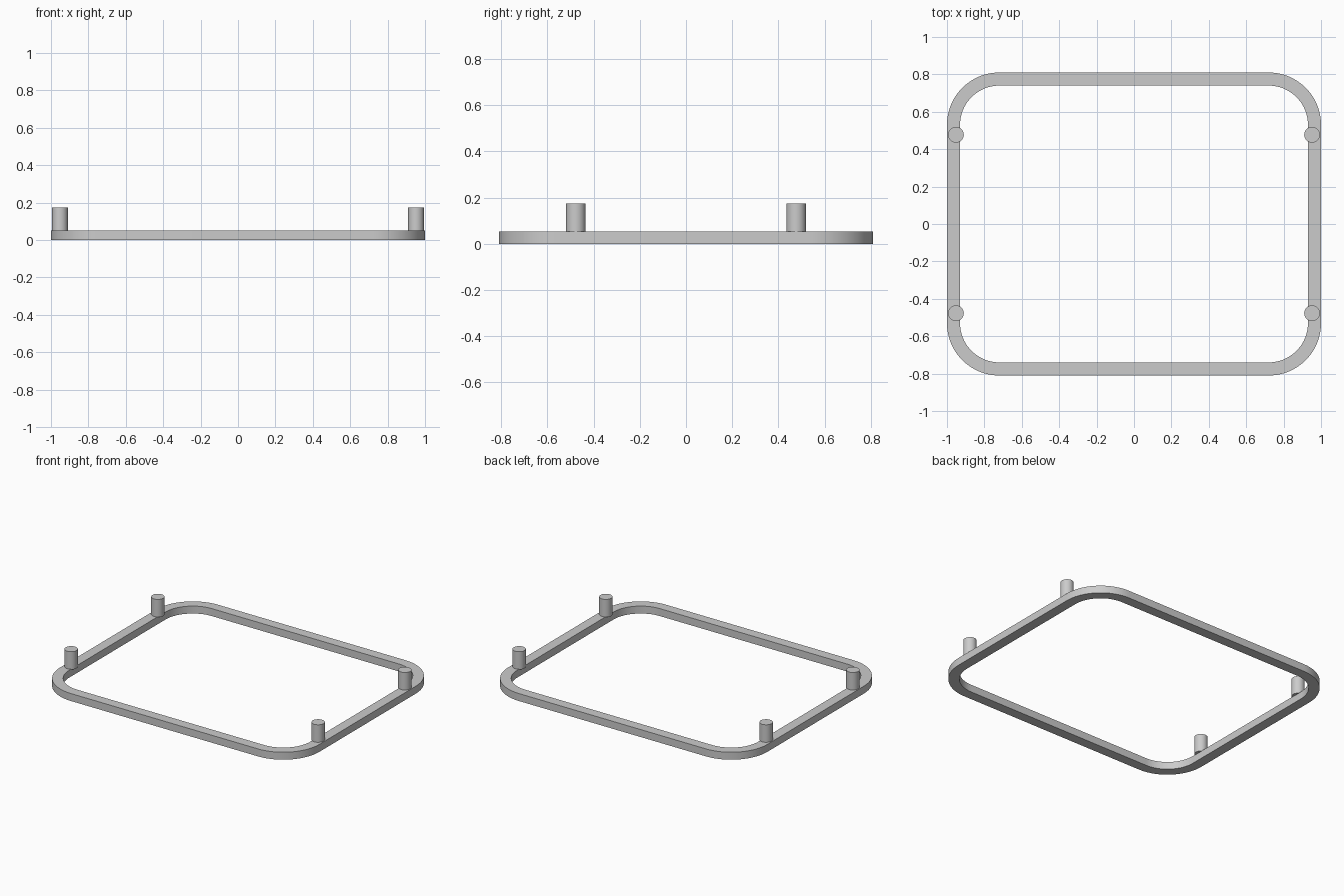
import bpy, bmesh, math

if "Cube" in bpy.data.objects:
    bpy.data.objects.remove(bpy.data.objects["Cube"])

FRAME_H = 0.052
PEG_TOP = 0.174
SEG = 24


def rounded_rect(hx, hy, r):
    pts = []
    for i, (sx, sy) in enumerate([(1, 1), (-1, 1), (-1, -1), (1, -1)]):
        for k in range(SEG + 1):
            a = math.pi / 2 * (i + k / SEG)
            pts.append((sx * (hx - r) + r * math.cos(a), sy * (hy - r) + r * math.sin(a)))
    return pts


def finish(bm, name):
    bmesh.ops.recalc_face_normals(bm, faces=bm.faces)
    mesh = bpy.data.meshes.new(name)
    bm.to_mesh(mesh)
    bm.free()
    obj = bpy.data.objects.new(name, mesh)
    bpy.context.collection.objects.link(obj)
    bpy.ops.object.select_all(action='DESELECT')
    obj.select_set(True)
    bpy.context.view_layer.objects.active = obj
    bpy.ops.object.shade_smooth_by_angle(angle=math.radians(30))
    return obj


# Rounded rectangular frame: four loops bridged into a closed ring
outer = rounded_rect(1.0, 0.81, 0.28)
inner = rounded_rect(0.93, 0.74, 0.21)
bm = bmesh.new()
loops = [[bm.verts.new((x, y, z)) for x, y in pts]
         for pts, z in ((outer, 0), (outer, FRAME_H), (inner, FRAME_H), (inner, 0))]
n = len(outer)
for i in range(4):
    a, b = loops[i], loops[(i + 1) % 4]
    for k in range(n):
        j = (k + 1) % n
        bm.faces.new((a[k], a[j], b[j], b[k]))
finish(bm, "frame")

# Four upright pegs standing on the short sides
for sx, side in ((-1, "left"), (1, "right")):
    for sy, end in ((-1, "front"), (1, "back")):
        bm = bmesh.new()
        bmesh.ops.create_cone(bm, cap_ends=True, segments=32, radius1=0.042,
                              radius2=0.042, depth=PEG_TOP - FRAME_H + 0.002)
        peg = finish(bm, f"peg_{end}_{side}")
        peg.location = (sx * 0.952, sy * 0.477, (PEG_TOP + FRAME_H - 0.002) / 2)
